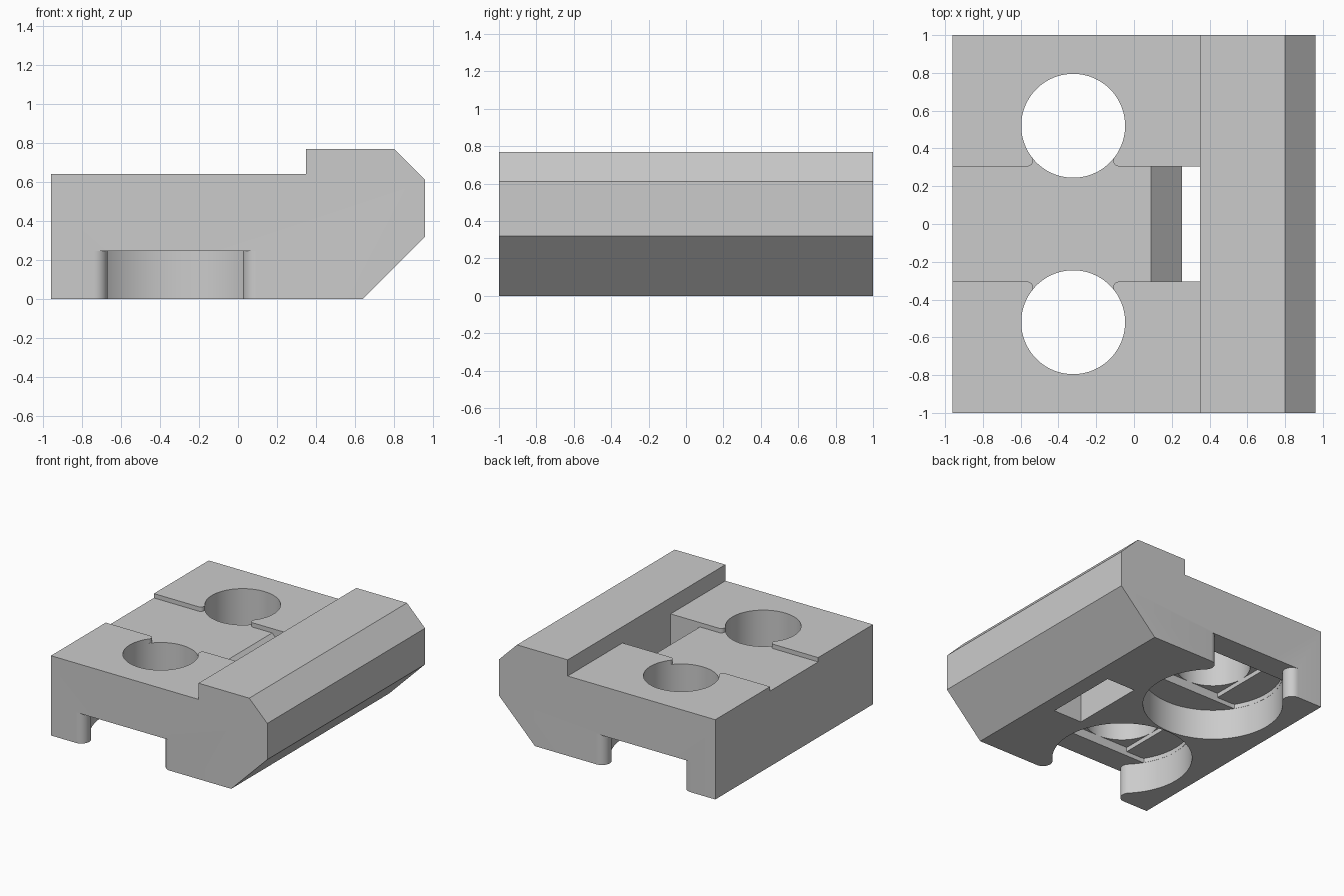
import bpy, bmesh
from math import sin, cos, pi, sqrt, atan2

cube = bpy.data.objects.get("Cube")
if cube:
    bpy.data.objects.remove(cube)

grey = bpy.data.materials.new("plain_grey")
grey.use_nodes = True
colour = (0.6, 0.6, 0.6, 1)
grey.diffuse_color = colour
grey.node_tree.nodes["Principled BSDF"].inputs["Base Color"].default_value = colour

SEGMENTS = 96
HOLE_X, HOLE_Y = -0.322, 0.52
HOLE_R, BORE_R = 0.275, 0.515
BORE_TOP, LAYER = 0.245, 0.035
CHANNEL_Y, FLOOR = 0.305, 0.605


def prism(name, points, low, high, axis="z"):
    """Extrude a 2D outline along z (outline in xy) or along y (outline in xz)."""
    bm = bmesh.new()

    def place(p, h):
        return (p[0], p[1], h) if axis == "z" else (p[0], h, p[1])

    a = [bm.verts.new(place(p, low)) for p in points]
    b = [bm.verts.new(place(p, high)) for p in points]
    bm.faces.new(a)
    bm.faces.new(b)
    for i in range(len(points)):
        j = (i + 1) % len(points)
        bm.faces.new((a[i], a[j], b[j], b[i]))
    bmesh.ops.recalc_face_normals(bm, faces=bm.faces[:])
    mesh = bpy.data.meshes.new(name)
    bm.to_mesh(mesh)
    bm.free()
    mesh.materials.append(grey)
    obj = bpy.data.objects.new(name, mesh)
    bpy.context.collection.objects.link(obj)
    return obj


def circle(cy, radius, clip=9):
    """Circle outline, optionally trimmed to a band about its centre line."""
    pts = []
    for i in range(SEGMENTS):
        t = 2 * pi * (i + 0.5) / SEGMENTS
        pts.append((HOLE_X + radius * cos(t),
                    cy + max(-clip, min(clip, radius * sin(t)))))
    return pts


def neck(cy, radius, fillet, line, beyond):
    """Opening from a round hole through a straight edge, with rounded lips."""
    side = 1 if line > cy else -1
    drop = abs(line - cy) - fillet
    half = sqrt((radius + fillet) ** 2 - drop ** 2)
    end = atan2(-drop, -half)
    if end < 0:
        end += 2 * pi
    lip = []
    for i in range(13):
        t = pi / 2 + (end - pi / 2) * i / 12
        lip.append((half + fillet * cos(t), drop + fillet * sin(t)))
    right = [(half, abs(beyond - cy))] + lip
    left = [(-x, y) for x, y in reversed(right)]
    return [(HOLE_X + x, cy + side * y) for x, y in right + [(0, 0)] + left]


# Main block: stepped and chamfered section
body = prism("clamp_block", [(-0.96, 0), (0.64, 0), (0.96, 0.32), (0.96, 0.61),
                             (0.8, 0.77), (0.35, 0.77), (0.35, 0.64), (-0.96, 0.64)],
             -1, 1, "y")

# Shallow top channel leading into the slanted through slot
cutters = [prism("channel_cutter", [(-1.1, FLOOR), (0.09, FLOOR), (0.255, 0.44),
                                    (0.255, -0.1), (0.61, -0.1), (0.35, 0.16),
                                    (0.35, 0.7), (-1.1, 0.7)],
                 -CHANNEL_Y, CHANNEL_Y, "y")]

for s in (-1, 1):
    cy = s * HOLE_Y
    # Round pocket underneath, open to the end face
    cutters.append(prism("pocket_cutter", circle(cy, BORE_R), -0.1, BORE_TOP))
    cutters.append(prism("pocket_mouth_cutter",
                         neck(cy, BORE_R, 0.07, s, s * 1.1), -0.1, BORE_TOP))
    # Two stepped layers in the pocket roof
    cutters.append(prism("roof_band_cutter", circle(cy, BORE_R - 0.001, HOLE_R),
                         0.2, BORE_TOP + LAYER))
    square = [(HOLE_X + i * HOLE_R, cy + j * HOLE_R)
              for i, j in ((-1, -1), (1, -1), (1, 1), (-1, 1))]
    cutters.append(prism("roof_square_cutter", square, 0.2, BORE_TOP + 2 * LAYER))
    # Through hole and its rounded mouth into the channel
    cutters.append(prism("hole_cutter", circle(cy, HOLE_R), 0.2, 0.9))
    cutters.append(prism("hole_mouth_cutter",
                         neck(cy, HOLE_R, 0.03, s * CHANNEL_Y, s * 0.28), FLOOR, 0.7))

for cutter in cutters:
    cutter.hide_render = True
    mod = body.modifiers.new(cutter.name, "BOOLEAN")
    mod.operation = "DIFFERENCE"
    mod.solver = "EXACT"
    mod.object = cutter

# Bake the cuts and remove the helpers
bpy.context.view_layer.update()
result = bpy.data.meshes.new_from_object(
    body.evaluated_get(bpy.context.evaluated_depsgraph_get()))
body.modifiers.clear()
body.data = result
for cutter in cutters:
    bpy.data.objects.remove(cutter)

# Smooth the curved walls, keep the corners crisp
bpy.ops.object.select_all(action="DESELECT")
body.select_set(True)
bpy.context.view_layer.objects.active = body
bpy.ops.object.shade_smooth_by_angle(angle=pi / 6)
